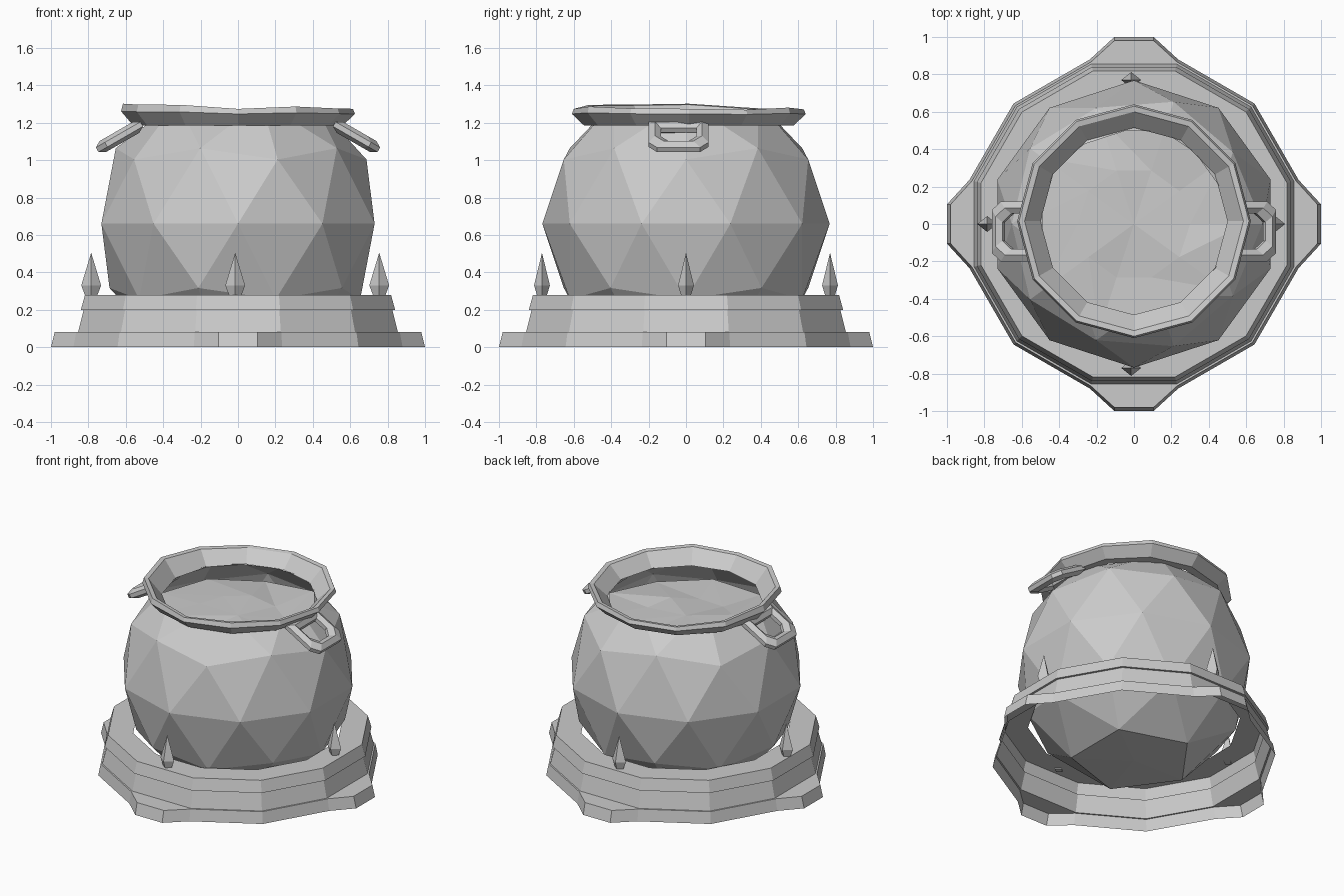
import bpy, bmesh, math, random
from mathutils import Vector

if "Cube" in bpy.data.objects:
    bpy.data.objects.remove(bpy.data.objects["Cube"])

random.seed(4)


def make_object(name, bm):
    bmesh.ops.recalc_face_normals(bm, faces=bm.faces)
    mesh = bpy.data.meshes.new(name)
    bm.to_mesh(mesh)
    bm.free()
    obj = bpy.data.objects.new(name, mesh)
    bpy.context.collection.objects.link(obj)
    return obj


def loft(name, rings, close=False):
    """Bridge consecutive closed rings of points with quads."""
    bm = bmesh.new()
    loops = [[bm.verts.new(p) for p in ring] for ring in rings]
    pairs = list(zip(loops, loops[1:]))
    if close:
        pairs.append((loops[-1], loops[0]))
    for a, b in pairs:
        n = len(a)
        for i in range(n):
            j = (i + 1) % n
            bm.faces.new((a[i], a[j], b[j], b[i]))
    return make_object(name, bm)


# Stepped twelve-sided plinth with four lugs, open underneath
def plinth_ring(apothem, lug, z):
    side = [(lug, -0.105), (lug, 0.105)]
    radius = apothem / math.cos(math.radians(15))
    for deg in (15, 45, 75):
        a = math.radians(deg)
        side.append((radius * math.cos(a), radius * math.sin(a)))
    ring = []
    for q in range(4):
        c, s = round(math.cos(q * math.pi / 2)), round(math.sin(q * math.pi / 2))
        ring += [(x * c - y * s, x * s + y * c, z) for x, y in side]
    return ring


plinth_profile = [(0.88, 1.0, 0), (0.865, 0.98, 0.08), (0.855, 0.855, 0.08),
                  (0.825, 0.825, 0.2), (0.84, 0.84, 0.2),
                  (0.818, 0.818, 0.28), (0.66, 0.66, 0.28)]
loft("plinth", [plinth_ring(*p) for p in plinth_profile])

# Pot bowl: faceted sphere, flattened below and cut open at the neck
NECK = 1.19
bm = bmesh.new()
bmesh.ops.create_icosphere(bm, subdivisions=2, radius=0.768)
for v in bm.verts:
    v.co.z = max(v.co.z + 0.66, 0.0)
bmesh.ops.bisect_plane(bm, geom=bm.verts[:] + bm.edges[:] + bm.faces[:],
                       plane_co=(0, 0, NECK), plane_no=(0, 0, 1), clear_outer=True)
make_object("pot_bowl", bm)

# Flared, slightly uneven rim
SIDES = 12
wobble = [random.uniform(-0.015, 0.025) for _ in range(SIDES)]
rim_profile = [(0.50, 1.185, 0), (0.56, 1.185, 0), (0.625, 1.25, 0.5),
               (0.615, 1.28, 1), (0.585, 1.275, 1)]
rim = []
for r, z, w in rim_profile:
    rim.append([(r * math.cos(math.tau * i / SIDES),
                 r * math.sin(math.tau * i / SIDES) + 0.015,
                 z + w * wobble[i]) for i in range(SIDES)])
loft("rim", rim, close=True)

# Rippled liquid surface just below the neck
bm = bmesh.new()
rings = [[bm.verts.new((0, 0, 1.06))]]
for r, n in ((0.3, 10), (0.6, 10)):
    rings.append([bm.verts.new((r * math.cos(math.tau * i / n), r * math.sin(math.tau * i / n),
                                1.05 + random.uniform(-0.02, 0.02))) for i in range(n)])
for i in range(10):
    j = (i + 1) % 10
    a, b = rings[1], rings[2]
    bm.faces.new((rings[0][0], a[i], a[j]))
    bm.faces.new((a[i], b[i], b[j]))
    bm.faces.new((a[i], b[j], a[j]))
make_object("liquid", bm)

# Drooping loop handles: six-sided section swept round a chamfered rectangle
path = [(0.0, -0.125), (0.15, -0.125), (0.205, -0.08),
        (0.205, 0.08), (0.15, 0.125), (0.0, 0.125)]
section = [(0.035, 0.014), (0.0, 0.034), (-0.03, 0.014),
           (-0.03, -0.014), (0.0, -0.034), (0.035, -0.014)]
out = Vector((0.2, 0, -0.115)).normalized()
up = Vector((-out.z, 0, out.x))
for sign, name in ((1, "handle_right"), (-1, "handle_left")):
    rings = []
    for u, v in path:
        away = Vector((1 if u > 0.1 else -1, 1 if v > 0 else -1))
        ring = []
        for d, h in section:
            p = Vector((0.545, -0.04, 1.175)) + out * (u + away.x * d) + up * h
            p.y += v + away.y * d
            ring.append((p.x * sign, p.y, p.z))
        rings.append(ring)
    loft(name, rings, close=True)

# Four pointed spikes standing on the plinth
for k in range(4):
    a = k * math.pi / 2
    bm = bmesh.new()
    cx, cy = 0.77 * math.cos(a) - 0.015, 0.77 * math.sin(a)
    levels = []
    for r, z in ((0.032, 0.275), (0.053, 0.33)):
        levels.append([bm.verts.new((cx + r * math.cos(i * math.pi / 2),
                                     cy + r * 0.8 * math.sin(i * math.pi / 2), z))
                       for i in range(4)])
    tip = bm.verts.new((cx, cy, 0.505))
    low, mid = levels
    bm.faces.new(low[::-1])
    for i in range(4):
        j = (i + 1) % 4
        bm.faces.new((low[i], low[j], mid[j], mid[i]))
        bm.faces.new((mid[i], mid[j], tip))
    make_object(f"spike_{k + 1}", bm)
